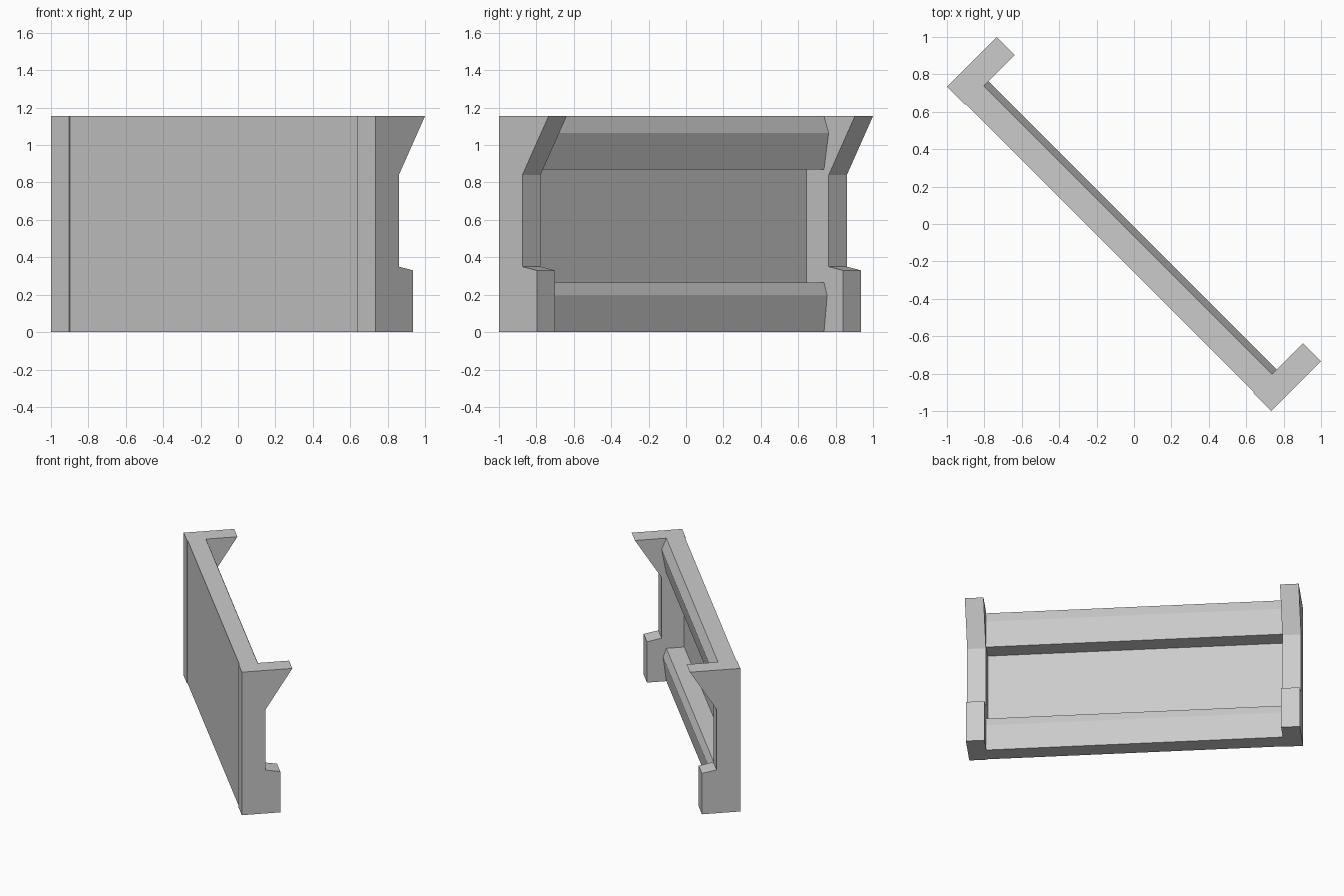
import bpy, bmesh, math
from mathutils import Matrix

if "Cube" in bpy.data.objects:
    bpy.data.objects.remove(bpy.data.objects["Cube"])

# Local frame: X along the rail, Y through its depth, then turned 45 degrees
TURN = Matrix.Rotation(math.radians(-45), 4, 'Z')
OUTER, INNER = 1.2265, 1.0895


def extrude_profile(name, profile, x0, x1):
    """Closed (depth, height) profile swept from x0 to x1."""
    bm = bmesh.new()
    face = bm.faces.new([bm.verts.new((x0, y, z)) for y, z in profile])
    ext = bmesh.ops.extrude_face_region(bm, geom=[face])
    for v in ext['geom']:
        if isinstance(v, bmesh.types.BMVert):
            v.co.x = x1
    bmesh.ops.recalc_face_normals(bm, faces=bm.faces)
    bm.transform(TURN)
    mesh = bpy.data.meshes.new(name)
    bm.to_mesh(mesh)
    bm.free()
    obj = bpy.data.objects.new(name, mesh)
    bpy.context.collection.objects.link(obj)
    return obj


# End brackets: foot at the bottom, flared arm at the top
bracket = [(-0.1877, 0), (0.098, 0), (0.098, 0.33), (-0.0105, 0.35),
           (-0.0105, 0.84), (0.1877, 1.155), (-0.1877, 1.155)]
for side, label in ((-1, "left"), (1, "right")):
    extrude_profile(label + "_bracket", bracket, side * INNER, side * OUTER)

# Front panel with bulged lower and upper rails, set back slightly at the front
panel = [(-0.182, 0), (-0.046, 0), (-0.022, 0.195), (-0.046, 0.265),
         (-0.179, 0.265), (-0.179, 0.87), (-0.046, 0.87),
         (-0.011, 1.065), (-0.046, 1.155), (-0.182, 1.155)]
extrude_profile("panel_with_rails", panel, -INNER, INNER)
